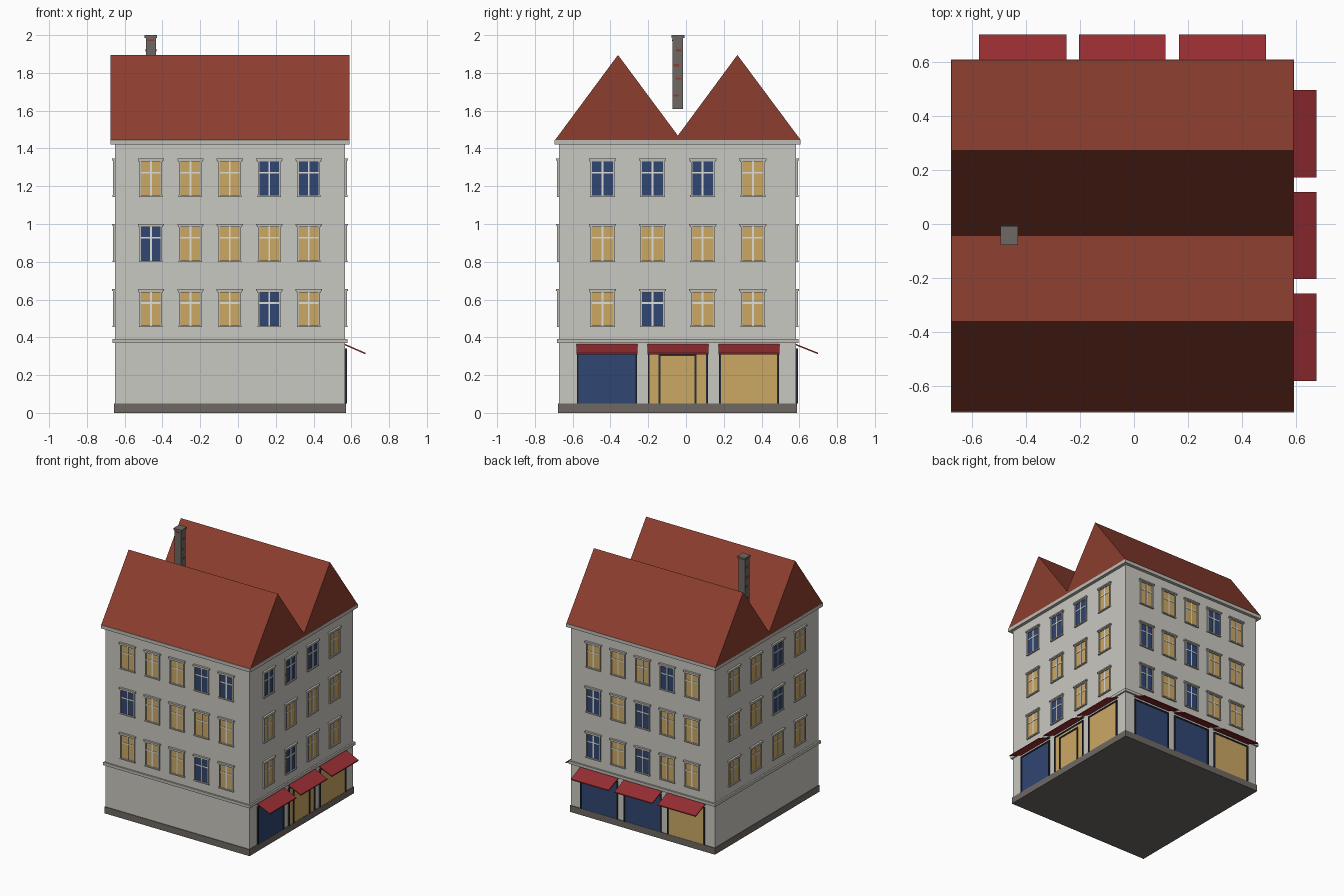
import bpy, bmesh

if "Cube" in bpy.data.objects:
    bpy.data.objects.remove(bpy.data.objects["Cube"])


def mat(name, r, g, b):
    lin = [(c / 255 / 12.92) if c < 10 else ((c / 255 + 0.055) / 1.055) ** 2.4 for c in (r, g, b)]
    m = bpy.data.materials.new(name)
    m.diffuse_color = (*lin, 1)
    m.use_nodes = True
    m.node_tree.nodes["Principled BSDF"].inputs["Base Color"].default_value = m.diffuse_color
    return m


WALL = mat("wall_plaster", 201, 200, 193)
TRIM = mat("stone_trim", 190, 188, 181)
SASH = mat("white_sash", 222, 221, 216)
PLINTH = mat("dark_stone", 110, 104, 98)
ROOF = mat("roof_tile", 140, 62, 47)
AMBER = mat("lit_glass", 204, 168, 100)
BLUE = mat("dark_glass", 48, 70, 114)
FRAME = mat("shop_frame", 42, 46, 58)
AWN = mat("awning_red", 150, 45, 49)

X0, X1, Y0, Y1 = -0.652, 0.567, -0.672, 0.583
HEX = [(0, 3, 2, 1), (4, 5, 6, 7), (0, 1, 5, 4), (1, 2, 6, 5), (2, 3, 7, 6), (3, 0, 4, 7)]

# Facade coordinates: u along the wall, d outward, z up
SIDES = {
    "front": lambda u, d, z: (u, Y0 - d, z),
    "right": lambda u, d, z: (X1 + d, u, z),
    "back": lambda u, d, z: (u, Y1 + d, z),
    "left": lambda u, d, z: (X0 - d, u, z),
}


class Part:
    """Collects boxes and prisms into a single object."""

    def __init__(self, name, material):
        self.name, self.material, self.bm = name, material, bmesh.new()

    def hexa(self, pts):
        v = [self.bm.verts.new(p) for p in pts]
        for f in HEX:
            self.bm.faces.new([v[i] for i in f])

    def box(self, x0, x1, y0, y1, z0, z1, f=lambda x, y, z: (x, y, z)):
        self.hexa([f(x, y, z) for z in (z0, z1)
                   for x, y in ((x0, y0), (x1, y0), (x1, y1), (x0, y1))])

    def prism(self, profile, a, b, f):
        lo = [self.bm.verts.new(f(a, *p)) for p in profile]
        hi = [self.bm.verts.new(f(b, *p)) for p in profile]
        self.bm.faces.new(lo)
        self.bm.faces.new(hi)
        n = len(profile)
        for i in range(n):
            j = (i + 1) % n
            self.bm.faces.new((lo[i], lo[j], hi[j], hi[i]))

    def done(self):
        bmesh.ops.recalc_face_normals(self.bm, faces=self.bm.faces)
        me = bpy.data.meshes.new(self.name)
        self.bm.to_mesh(me)
        self.bm.free()
        me.materials.append(self.material)
        bpy.context.collection.objects.link(bpy.data.objects.new(self.name, me))


def slab(name, material, out, z0, z1):
    p = Part(name, material)
    p.box(X0 - out, X1 + out, Y0 - out, Y1 + out, z0, z1)
    p.done()


# Main block, plinth, string course and cornice
slab("walls", WALL, 0, 0.04, 1.43)
slab("plinth", PLINTH, 0.005, 0, 0.05)
slab("string_course", TRIM, 0.012, 0.37, 0.392)
slab("cornice", TRIM, 0.024, 1.42, 1.446)

# Twin-ridge roof
roof = Part("roof", ROOF)
roof.prism([(-0.693, 1.445), (-0.36, 1.895), (-0.043, 1.468), (0.272, 1.895), (0.607, 1.445)],
           -0.675, 0.59, lambda x, y, z: (x, y, z))
roof.done()

# Chimney with cap and exposed bricks
chim = Part("chimney", PLINTH)
chim.box(-0.487, -0.433, -0.071, -0.016, 1.61, 1.987)
chim.box(-0.494, -0.428, -0.077, -0.007, 1.985, 2.0)
chim.done()
brick = Part("chimney_bricks", ROOF)
for k, z in enumerate((1.68, 1.77, 1.84, 1.92)):
    y = -0.066 + 0.012 * (k % 2)
    for x in (-0.489, -0.434):
        brick.box(x, x + 0.003, y, y + 0.028, z - 0.006, z + 0.006)
brick.box(-0.48, -0.445, -0.073, -0.07, 1.968, 1.978)
brick.done()

# Upper windows: rows bottom to top, along increasing u; B = dark, A = lit
PATTERN = {
    "front": ("AAABA", "BAAAA", "AAABB"),
    "right": ("ABAA", "AAAA", "BBBA"),
    "back": ("AABAB", "AABAB", "ABAAA"),
    "left": ("AAAA", "ABAA", "ABAA"),
}
surround = Part("window_surrounds", TRIM)
sash = Part("window_sashes", SASH)
lit = Part("lit_panes", AMBER)
dark = Part("dark_panes", BLUE)
for side, rows in PATTERN.items():
    f = SIDES[side]
    step, mid, w = (0.209, -0.0435, 0.06) if len(rows[0]) == 5 else (0.2655, -0.0445, 0.063)
    for r, row in enumerate(rows):
        z0 = 0.457 + 0.345 * r
        z1 = z0 + 0.187
        for i, c in enumerate(row):
            u = mid + (i - (len(row) - 1) / 2) * step
            (lit if c == "A" else dark).box(u - w, u + w, -0.002, 0.003, z0, z1, f)
            for s in (-1, 1):  # jambs
                a, b = sorted((u + s * w, u + s * (w - 0.008)))
                surround.box(a, b, -0.002, 0.010, z0, z1, f)
            surround.box(u - w - 0.003, u + w + 0.003, -0.002, 0.012, z0 - 0.003, z0 + 0.006, f)
            surround.box(u - w - 0.004, u + w + 0.004, -0.002, 0.011, z1 - 0.006, z1 + 0.003, f)
            surround.box(u - w - 0.009, u + w + 0.009, -0.002, 0.016, z1 + 0.002, z1 + 0.012, f)
            # Sash: mullion and transom
            sash.box(u - 0.005, u + 0.005, -0.002, 0.006, z0, z1, f)
            sash.box(u - w + 0.006, u + w - 0.006, -0.002, 0.0055, z0 + 0.12, z0 + 0.129, f)

# Shop fronts and awnings on the right and back sides
frame = Part("shop_frames", FRAME)
awning = Part("awnings", AWN)
SHOPS = {
    "right": (0.108, ((-0.58, -0.257, "B"), (-0.204, 0.118, "A"), (0.172, 0.495, "A"))),
    "back": (0.117, ((-0.572, -0.25, "A"), (-0.204, 0.117, "B"), (0.166, 0.487, "B"))),
}
for side, (reach, shops) in SHOPS.items():
    f = SIDES[side]
    for a, b, c in shops:
        (lit if c == "A" else dark).box(a + 0.004, b - 0.004, -0.002, 0.003, 0.05, 0.335, f)
        for u in (a + 0.002, b - 0.012):
            frame.box(u, u + 0.01, -0.002, 0.009, 0.05, 0.34, f)
        frame.box(a + 0.002, b - 0.002, -0.002, 0.009, 0.33, 0.34, f)
        awning.prism([(-0.002, 0.366), (reach, 0.318), (reach, 0.31), (-0.002, 0.358)],
                     a, b, f)
# Shop door in the middle of the right side
f = SIDES["right"]
for u in (-0.146, 0.046):
    frame.box(u, u + 0.01, -0.002, 0.009, 0.05, 0.31, f)
frame.box(-0.146, 0.056, -0.002, 0.009, 0.3, 0.31, f)

for p in (surround, sash, lit, dark, frame, awning):
    p.done()
